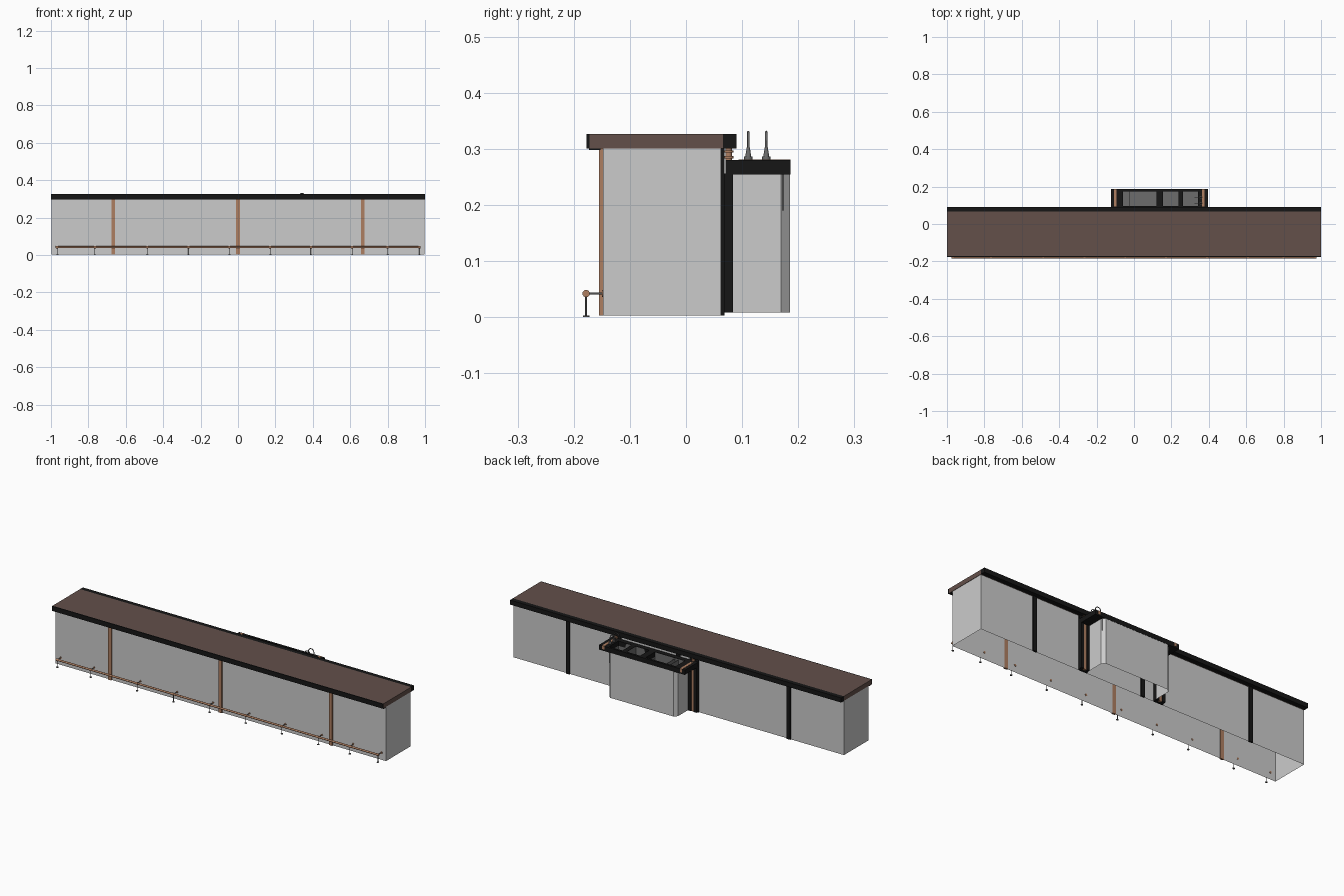
import bpy, bmesh, math
from mathutils import Vector

if "Cube" in bpy.data.objects:
    bpy.data.objects.remove(bpy.data.objects["Cube"])


def mat(name, c):
    m = bpy.data.materials.new(name)
    m.diffuse_color = (*c, 1)
    m.use_nodes = True
    m.node_tree.nodes["Principled BSDF"].inputs["Base Color"].default_value = m.diffuse_color
    return m


COPPER = mat("copper", (0.42, 0.21, 0.12))
BLACK = mat("black", (0.008, 0.008, 0.008))
BROWN = mat("brown", (0.125, 0.08, 0.068))
METAL = mat("dark_metal", (0.15, 0.15, 0.15))


def finish(name, bm, m=None, smooth=False):
    me = bpy.data.meshes.new(name)
    bm.to_mesh(me)
    bm.free()
    ob = bpy.data.objects.new(name, me)
    bpy.context.collection.objects.link(ob)
    if m:
        me.materials.append(m)
    if smooth:
        bpy.ops.object.select_all(action='DESELECT')
        ob.select_set(True)
        bpy.context.view_layer.objects.active = ob
        bpy.ops.object.shade_smooth_by_angle(angle=math.radians(40))
    return ob


def box(name, x, y, z, m=None, open_side=None):
    bm = bmesh.new()
    bmesh.ops.create_cube(bm, size=1)
    for v in bm.verts:
        v.co = [r[0] + (c + 0.5) * (r[1] - r[0]) for c, r in zip(v.co, (x, y, z))]
    if open_side:
        bm.normal_update()
        gone = [f for f in bm.faces if f.normal.z * open_side > 0.5]
        bmesh.ops.delete(bm, geom=gone, context='FACES_ONLY')
    return finish(name, bm, m)


def rod(name, a, b, r1, m, r2=None, seg=12):
    a, b = Vector(a), Vector(b)
    bm = bmesh.new()
    bmesh.ops.create_cone(bm, cap_ends=True, segments=seg, radius1=r1,
                          radius2=r1 if r2 is None else r2, depth=(b - a).length)
    q = Vector((0, 0, 1)).rotation_difference(b - a)
    for v in bm.verts:
        v.co = q @ v.co + (a + b) / 2
    return finish(name, bm, m, True)


# Counter shell (open underneath) and top
box("counter_body", (-0.998, 0.998), (-0.148, 0.062), (0.003, 0.302), None, -1)
box("counter_top", (-1, 1), (-0.172, 0.066), (0.301, 0.326), BROWN)
box("top_front_edge", (-1, 1), (-0.177, -0.172), (0.301, 0.326), BLACK)
box("top_front_lip", (-1, 1), (-0.173, -0.152), (0.298, 0.301), BLACK)
box("top_back_edge", (-1, 1), (0.066, 0.09), (0.301, 0.326), BLACK)

# Posts on the front and back
for x in (-0.667, 0, 0.667):
    box("front_post", (x - 0.01, x + 0.01), (-0.155, -0.145), (0.003, 0.301), COPPER)
    box("back_post", (x - 0.011, x + 0.011), (0.059, 0.069), (0.003, 0.301), BLACK)

# Foot rail with brackets
RY, RZ = -0.178, 0.042
rod("foot_rail", (-0.975, RY, RZ), (0.975, RY, RZ), 0.0052, COPPER, seg=16)
for x in (-0.967, -0.765, -0.485, -0.265, -0.047, 0.172, 0.39, 0.61, 0.8, 0.97):
    rod("rail_collar", (x - 0.005, RY, RZ), (x + 0.005, RY, RZ), 0.0065, COPPER, seg=16)
    rod("rail_leg", (x, RY, 0.002), (x, RY, RZ), 0.0016, METAL)
    rod("rail_foot", (x, RY, 0), (x, RY, 0.003), 0.006, METAL)
    rod("rail_arm", (x, RY, RZ), (x, -0.146, RZ), 0.0018, METAL)
    rod("rail_flange", (x, -0.15, RZ), (x, -0.146, RZ), 0.006, COPPER)

# Sink cabinet: extruded outline with chamfered corners, open top and bottom
X0, X1, C = -0.07, 0.345, 0.016
outline = [(X0, 0.066), (X0, 0.185 - C), (X0 + C, 0.185), (X1 - C, 0.185),
           (X1, 0.185 - C), (X1, 0.066)]
bm = bmesh.new()
lo = [bm.verts.new((x, y, 0.008)) for x, y in outline]
hi = [bm.verts.new((x, y, 0.256)) for x, y in outline]
for i in range(len(outline) - 1):
    bm.faces.new((lo[i + 1], lo[i], hi[i], hi[i + 1]))
finish("sink_cabinet", bm)

# Sink worktop frame around three basins
FX0, FX1, Z = -0.123, 0.395, (0.254, 0.28)
basins = [(-0.06, 0.12), (0.155, 0.237), (0.262, 0.342)]
box("worktop_front_rail", (FX0, FX1), (0.07, 0.095), Z, BLACK)
box("worktop_back_rail", (FX0, FX1), (0.174, 0.186), Z, BLACK)
edges = [FX0] + [e for b in basins for e in b] + [FX1]
for a, b in zip(edges[::2], edges[1::2]):
    box("worktop_divider", (a, b), (0.095, 0.174), Z, BLACK)
for a, b in basins:
    box("basin", (a, b), (0.095, 0.174), (0.19, 0.278), METAL, 1)
for x in (-0.022, 0.0):
    box("basin_partition", (x - 0.001, x + 0.001), (0.096, 0.173), (0.19, 0.276), METAL)

# End posts of the sink unit with copper inlays
for a, b in ((FX0, X0), (X1, FX1)):
    c = (a + b) / 2
    box("sink_post", (a, b), (0.061, 0.069), (0.003, 0.301), BLACK)
    for s, t in ((a, c - 0.008), (c + 0.008, b)):
        box("sink_post_fin", (s, t), (0.068, 0.084), (0.008, 0.256), BLACK)
    box("sink_post_inlay", (c - 0.008, c + 0.008), (0.068, 0.08), (0.008, 0.256), COPPER)
    rod("top_bracket", (c, 0.076, 0.278), (c, 0.076, 0.302), 0.006, COPPER)
    for z in (0.283, 0.293):
        rod("bracket_ring", (c, 0.076, z), (c, 0.076, z + 0.004), 0.009, COPPER)
for x in (-0.1, 0.37):
    box("worktop_inlay", (x - 0.007, x + 0.007), (0.094, 0.1865), (0.262, 0.281), COPPER)

# Two arched taps
for y in (0.111, 0.143):
    rod("tap_base", (0.358, y, 0.279), (0.358, y, 0.286), 0.0075, METAL)
    rod("tap_cone", (0.358, y, 0.285), (0.358, y, 0.302), 0.0055, METAL, 0.0028)
    cu = bpy.data.curves.new("tap_spout", 'CURVE')
    cu.dimensions = '3D'
    cu.bevel_depth = 0.0022
    cu.bevel_resolution = 2
    cu.use_fill_caps = True
    pts = [(0.358, 0.298)] + [(0.342 + 0.016 * math.cos(math.pi * i / 10),
                               0.314 + 0.016 * math.sin(math.pi * i / 10)) for i in range(11)]
    pts.append((0.326, 0.306))
    sp = cu.splines.new('POLY')
    sp.points.add(len(pts) - 1)
    for p, (x, z) in zip(sp.points, pts):
        p.co = (x, y, z, 1)
    cu.materials.append(METAL)
    bpy.context.collection.objects.link(bpy.data.objects.new("tap_spout", cu))
